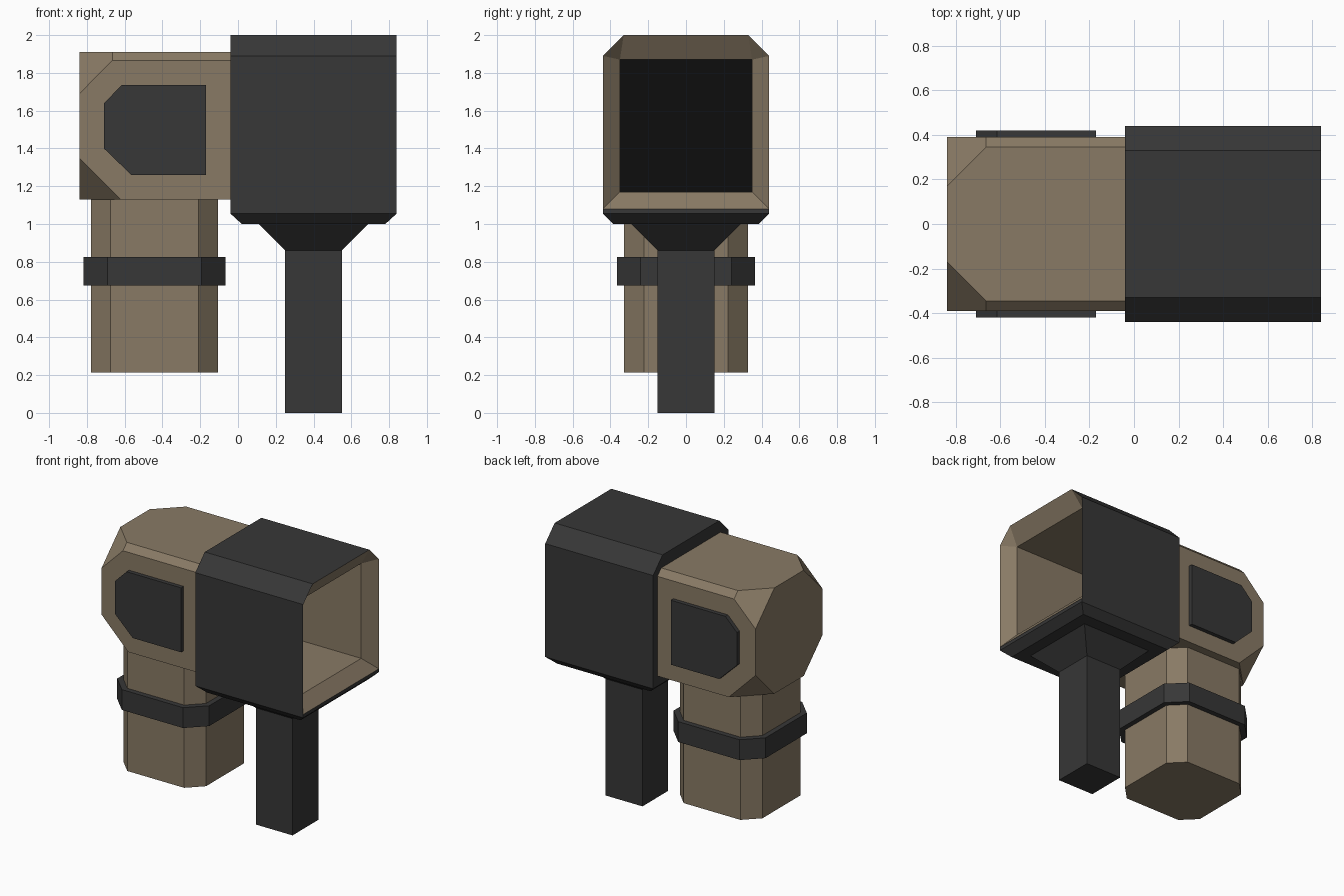
import bpy
import bmesh
from mathutils import Vector

default = bpy.data.objects.get("Cube")
if default:
    bpy.data.objects.remove(default, do_unlink=True)


def material(name, rgb):
    mat = bpy.data.materials.new(name)
    mat.use_nodes = True
    mat.diffuse_color = (*rgb, 1)
    mat.node_tree.nodes["Principled BSDF"].inputs["Base Color"].default_value = (*rgb, 1)
    return mat


TAN = material("tan", (0.25, 0.195, 0.13))
DARK = material("charcoal", (0.038, 0.038, 0.038))
BLACK = material("black", (0.004, 0.004, 0.004))


def finish(name, bm, mats):
    bmesh.ops.remove_doubles(bm, verts=bm.verts, dist=0.0005)
    bmesh.ops.recalc_face_normals(bm, faces=bm.faces)
    mesh = bpy.data.meshes.new(name)
    bm.to_mesh(mesh)
    bm.free()
    for mat in mats:
        mesh.materials.append(mat)
    obj = bpy.data.objects.new(name, mesh)
    bpy.context.collection.objects.link(obj)
    return obj


def loft(name, rings, mats, slots=None):
    """Skin a row of equal rings and cap both ends; slots colours each span."""
    bm = bmesh.new()
    loops = [[bm.verts.new(p) for p in ring] for ring in rings]
    n = len(loops[0])
    slots = slots or [0] * (len(rings) + 1)
    bm.faces.new(loops[0]).material_index = slots[0]
    for a, b, slot in zip(loops, loops[1:], slots[1:]):
        for i in range(n):
            j = (i + 1) % n
            bm.faces.new((a[i], a[j], b[j], b[i])).material_index = slot
    bm.faces.new(loops[-1]).material_index = slots[-1]
    return finish(name, bm, mats)


def rect(cx, hx, hy, z):
    return [(cx + sx * hx, sy * hy, z) for sx, sy in ((-1, -1), (1, -1), (1, 1), (-1, 1))]


def octagon(cx, hx, hy, cut, z):
    quarter = [(hx, hy - cut), (hx - cut, hy)]
    half = quarter + [(-x, y) for x, y in reversed(quarter)]
    return [(cx + x, y, z) for x, y in half + [(-x, -y) for x, y in half]]


def hexagon(x, bottom):
    half = [(0.44, bottom), (0.44, 1.89), (0.33, 2.0)]
    return [(x, y, z) for y, z in half] + [(x, -y, z) for y, z in reversed(half)]


def opening(x):
    half = [(0.35, 1.17), (0.35, 1.87), (0.35, 1.87)]
    return [(x, y, z) for y, z in half] + [(x, -y, z) for y, z in reversed(half)]


# Hollow housing: dark shell, tan flared rim and walls, black back wall
loft("housing",
     [hexagon(-0.04, 1.055), hexagon(0.84, 1.055), hexagon(0.84, 1.08),
      opening(0.76), opening(0.02)],
     [DARK, TAN, BLACK], [0, 0, 0, 1, 1, 2])

# Bevelled base of the housing, tapered neck and square post
CX = 0.4
loft("housing_base", [rect(CX, 0.44, 0.44, 1.055), rect(CX, 0.38, 0.385, 1.0)], [DARK])
loft("post", [rect(CX, 0.29, 0.29, 1.0), rect(CX, 0.15, 0.15, 0.86),
              rect(CX, 0.15, 0.15, 0)], [DARK])

# Rear body: box with bevelled top edges and clipped end corners
bm = bmesh.new()
bmesh.ops.create_cube(bm, size=1)
for v in bm.verts:
    v.co = Vector((-0.44, 0, 1.52)) + v.co * Vector((0.8, 0.78, 0.78))
cuts = []
for s in (-1, 1):
    cuts += [((-0.44, s * 0.39, 1.865), (0, s, 1)),
             ((-0.84, s * 0.39, 1.69), (-1, s, 1)),
             ((-0.84, s * 0.39, 1.348), (-1, s, -1))]
for point, normal in cuts:
    bmesh.ops.bisect_plane(bm, geom=bm.verts[:] + bm.edges[:] + bm.faces[:],
                           plane_co=point, plane_no=normal, clear_outer=True)
    bmesh.ops.holes_fill(bm, edges=[e for e in bm.edges if e.is_boundary], sides=0)
finish("rear_body", bm, [TAN])

# Raised panels on both sides of the rear body
outline = [(-0.17, 1.26), (-0.17, 1.735), (-0.615, 1.735),
           (-0.71, 1.64), (-0.71, 1.40), (-0.565, 1.26)]
for side, s in (("right", -1), ("left", 1)):
    loft(f"side_panel_{side}", [[(x, s * y, z) for x, z in outline] for y in (0.38, 0.42)], [DARK])

# Eight-sided canister with a dark band
CX = -0.442
loft("canister", [octagon(CX, 0.337, 0.327, 0.105, z) for z in (0.215, 1.135)], [TAN])
loft("canister_band", [octagon(CX, 0.375, 0.365, 0.125, z) for z in (0.675, 0.825)], [DARK])
